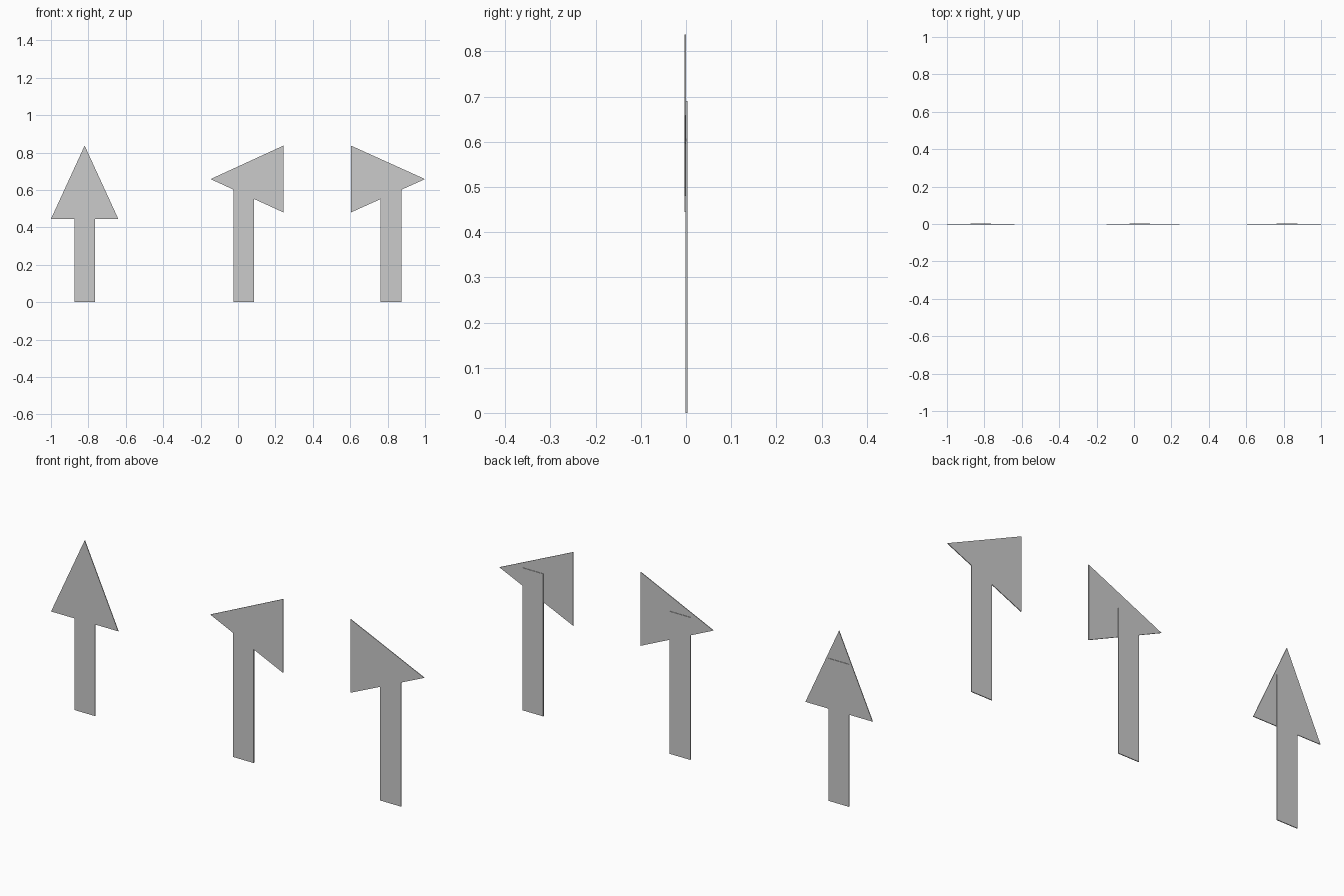
import bpy

if "Cube" in bpy.data.objects:
    bpy.data.objects.remove(bpy.data.objects["Cube"])


def plate(name, outline, y0, y1):
    """Thin flat plate from an outline in the x-z plane, between y0 and y1."""
    n = len(outline)
    verts = [(x, y, z) for y in (y0, y1) for x, z in outline]
    faces = [tuple(range(n)), tuple(range(2 * n - 1, n - 1, -1))]
    faces += [(i, i + n, (i + 1) % n + n, (i + 1) % n) for i in range(n)]
    mesh = bpy.data.meshes.new(name)
    mesh.from_pydata(verts, [], faces)
    obj = bpy.data.objects.new(name, mesh)
    bpy.context.collection.objects.link(obj)


STEM_HALF, STEM_TOP = 0.055, 0.69

# Each arrow: stem centre and counter-clockwise head triangle
arrows = {
    "up": (-0.82, [(-1.0, 0.445), (-0.64, 0.445), (-0.82, 0.837)]),
    "left": (0.03, [(-0.147, 0.658), (0.243, 0.48), (0.243, 0.837)]),
    "right": (0.818, [(0.604, 0.48), (1.0, 0.658), (0.604, 0.837)]),
}

for name, (cx, head) in arrows.items():
    # Head in front, stem overlapping slightly behind it
    plate(f"{name}_arrow_head", head, -0.003, 0.0005)
    l, r = cx - STEM_HALF, cx + STEM_HALF
    plate(f"{name}_arrow_stem",
          [(l, 0), (r, 0), (r, STEM_TOP), (l, STEM_TOP)], -0.001, 0.003)
